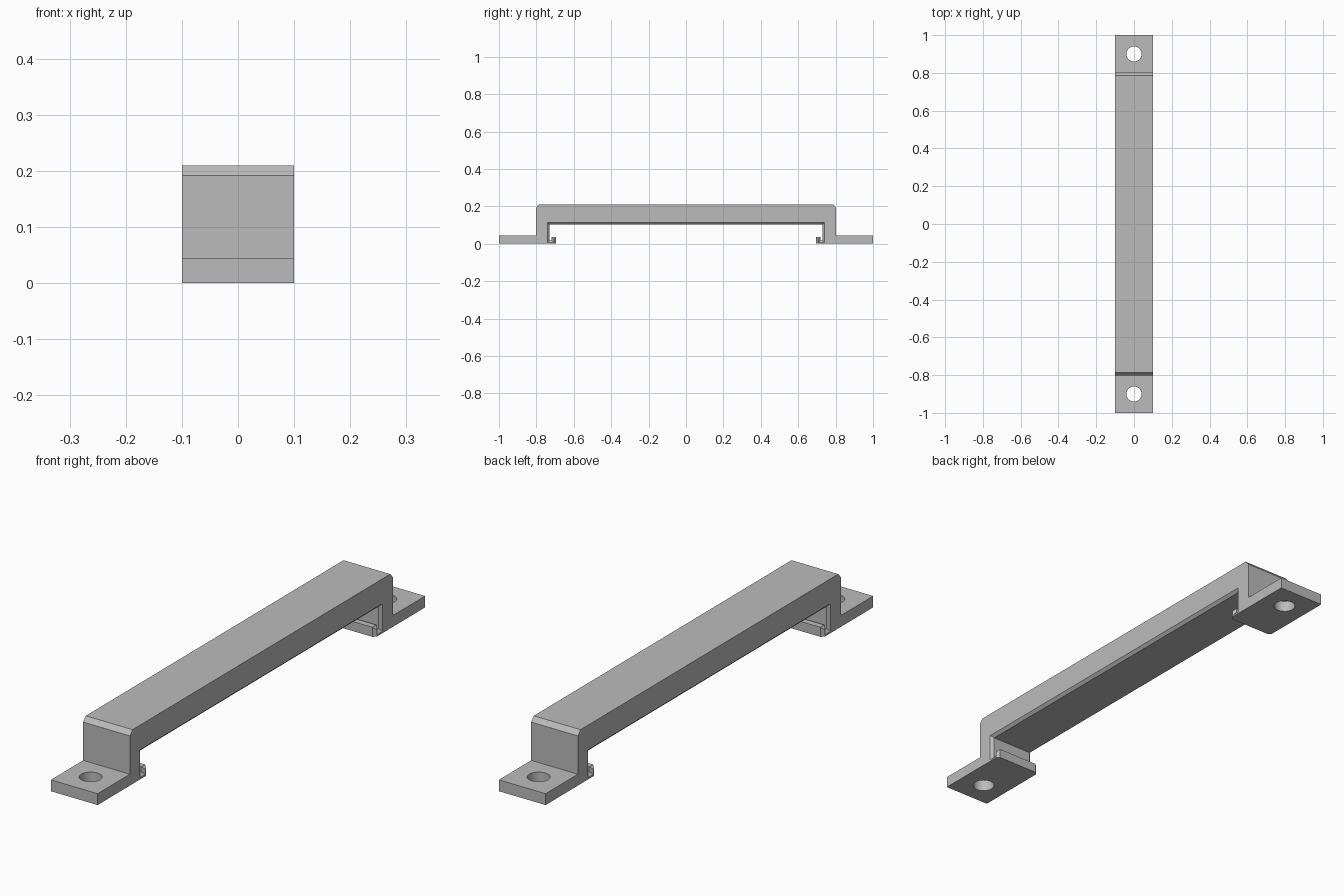
import bpy
import bmesh

if "Cube" in bpy.data.objects:
    bpy.data.objects.remove(bpy.data.objects["Cube"], do_unlink=True)

HALF_WIDTH = 0.1
CHAMFER = 0.011

grey = bpy.data.materials.new("plain grey")
grey.use_nodes = True
grey.diffuse_color = (0.5, 0.5, 0.5, 1)
grey.node_tree.nodes["Principled BSDF"].inputs["Base Color"].default_value = (0.5, 0.5, 0.5, 1)

# Half profile (y, z): outer foot, leg and top, then the inner opening with its hook
outer = [(1, 0), (1, 0.044), (0.803, 0.044), (0.803, 0.192), (0.787, 0.21)]
inner = [(0.73, 0.103), (0.73, 0.018), (0.718, 0.018),
         (0.718, 0.037), (0.694, 0.037), (0.694, 0)]


def mirrored(points):
    return [(-y, z) for y, z in reversed(points)]


profile = outer + mirrored(outer) + mirrored(inner) + inner
inner_start = 2 * len(outer)

# Strap: extrude the profile across the width
bm = bmesh.new()
left = [bm.verts.new((-HALF_WIDTH, y, z)) for y, z in profile]
right = [bm.verts.new((HALF_WIDTH, y, z)) for y, z in profile]
bm.faces.new(left)
bm.faces.new(list(reversed(right)))
for i in range(len(profile)):
    j = (i + 1) % len(profile)
    bm.faces.new((left[i], right[i], right[j], left[j]))
bmesh.ops.recalc_face_normals(bm, faces=bm.faces)

# Chamfer both side edges of the opening
rim = []
for side in (left, right):
    path = side[inner_start:]
    rim += [bm.edges.get((a, b)) for a, b in zip(path, path[1:])]
bmesh.ops.bevel(bm, geom=rim, offset=CHAMFER, offset_type='OFFSET', segments=1,
                profile=0.5, affect='EDGES', clamp_overlap=False)
bmesh.ops.recalc_face_normals(bm, faces=bm.faces)

mesh = bpy.data.meshes.new("handle_bracket")
bm.to_mesh(mesh)
bm.free()
mesh.materials.append(grey)
bracket = bpy.data.objects.new("handle_bracket", mesh)
bpy.context.collection.objects.link(bracket)

# Screw holes through both feet
cutters = []
for y in (-0.9, 0.9):
    bpy.ops.mesh.primitive_cylinder_add(vertices=48, radius=0.04, depth=0.2, location=(0, y, 0.02))
    cutter = bpy.context.object
    cutter.name = "screw_hole_cutter"
    cutter.hide_render = True
    cutter.data.materials.append(grey)
    cutters.append(cutter)
    hole = bracket.modifiers.new("screw_hole", 'BOOLEAN')
    hole.operation = 'DIFFERENCE'
    hole.solver = 'EXACT'
    hole.object = cutter

bpy.ops.object.select_all(action='DESELECT')
bracket.select_set(True)
bpy.context.view_layer.objects.active = bracket
for modifier in list(bracket.modifiers):
    bpy.ops.object.modifier_apply(modifier=modifier.name)
for cutter in cutters:
    bpy.data.objects.remove(cutter, do_unlink=True)

bpy.ops.object.shade_smooth_by_angle(angle=0.4)
